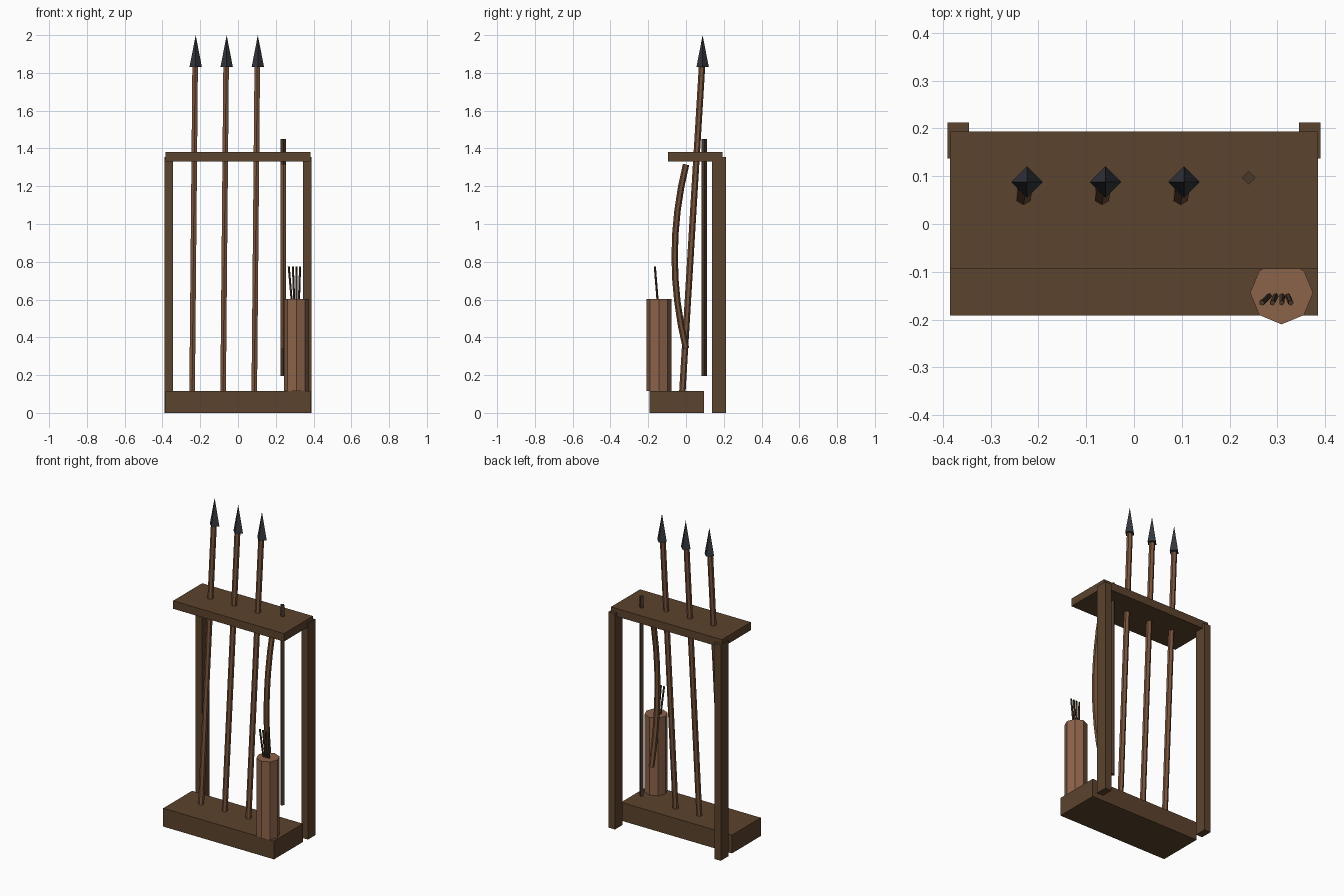
import bpy, bmesh, math
from mathutils import Vector

if "Cube" in bpy.data.objects:
    bpy.data.objects.remove(bpy.data.objects["Cube"])


def material(name, rgb):
    lin = [((c / 255 + 0.055) / 1.055) ** 2.4 for c in rgb]
    m = bpy.data.materials.new(name)
    m.diffuse_color = (*lin, 1)
    m.use_nodes = True
    m.node_tree.nodes["Principled BSDF"].inputs["Base Color"].default_value = m.diffuse_color
    return m


DARK_WOOD = material("dark wood", (92, 67, 45))
SHAFT_WOOD = material("shaft wood", (122, 85, 62))
BOW_WOOD = material("bow wood", (112, 78, 54))
LEATHER = material("leather", (140, 99, 74))
DARK_STICK = material("dark stick", (74, 56, 42))
IRON = material("dark iron", (52, 54, 60))


def finish(name, bm, mat):
    bmesh.ops.recalc_face_normals(bm, faces=bm.faces)
    me = bpy.data.meshes.new(name)
    bm.to_mesh(me)
    bm.free()
    me.materials.append(mat)
    ob = bpy.data.objects.new(name, me)
    bpy.context.collection.objects.link(ob)
    return ob


def box(name, lo, hi, mat):
    bm = bmesh.new()
    bmesh.ops.create_cube(bm, size=1)
    for v in bm.verts:
        v.co = Vector([(a + b) / 2 + c * (b - a) for a, b, c in zip(lo, hi, v.co)])
    return finish(name, bm, mat)


def rod(name, points, radius, sides, mat, phase=0.0):
    """Capped tube of flat faces swept along a path."""
    pts = [Vector(p) for p in points]
    bm = bmesh.new()
    rings = []
    for i, p in enumerate(pts):
        t = (pts[min(i + 1, len(pts) - 1)] - pts[max(i - 1, 0)]).normalized()
        u = Vector((1, 0, 0))
        u = (u - t * u.dot(t)).normalized()
        w = t.cross(u)
        angles = [phase + math.tau * k / sides for k in range(sides)]
        rings.append([bm.verts.new(p + radius * (u * math.cos(a) + w * math.sin(a)))
                      for a in angles])
    for a, b in zip(rings, rings[1:]):
        for k in range(sides):
            j = (k + 1) % sides
            bm.faces.new((a[k], a[j], b[j], b[k]))
    bm.faces.new(rings[0])
    bm.faces.new(rings[-1])
    return finish(name, bm, mat)


def spike(name, base, height, radius, mat):
    bm = bmesh.new()
    bmesh.ops.create_cone(bm, cap_ends=True, segments=4, radius1=radius,
                          radius2=0, depth=height)
    # diamond corners on the x and y axes
    for v, a in zip([v for v in bm.verts if v.co.z < 0], range(4)):
        v.co.x, v.co.y = radius * math.cos(a * math.pi / 2), radius * math.sin(a * math.pi / 2)
    bmesh.ops.translate(bm, verts=bm.verts, vec=Vector(base) + Vector((0, 0, height / 2)))
    return finish(name, bm, mat)


# Rack frame
box("base", (-0.385, -0.192, 0), (0.385, 0.094, 0.115), DARK_WOOD)
box("top_shelf", (-0.385, -0.094, 1.33), (0.385, 0.194, 1.38), DARK_WOOD)
for side, x in (("left", -0.3675), ("right", 0.3675)):
    box(side + "_post", (x - 0.0225, 0.137, 0), (x + 0.0225, 0.212, 1.355), DARK_WOOD)

# Leaning spears with diamond heads
for i, x in enumerate((-0.224, -0.06, 0.105)):
    rod(f"spear_shaft_{i + 1}", [(x - 0.019, -0.02, 0.1), (x - 0.003, 0.085, 1.84)],
        0.017, 6, SHAFT_WOOD, math.pi / 6)
    spike(f"spear_head_{i + 1}", (x, 0.088, 1.83), 0.17, 0.033, IRON)

# Thin staff hanging through the shelf
rod("staff", [(0.24, 0.097, 0.195), (0.24, 0.097, 1.45)], 0.014, 4, DARK_STICK)

# Bow curving toward the front
bow = [k / 4 for k in range(-4, 5)]
rod("bow", [(0.24, -0.06 + 0.06 * t * t, 0.828 + 0.487 * t) for t in bow],
    0.017, 6, BOW_WOOD, math.pi / 6)

# Quiver with fanned arrows
rod("quiver", [(0.309, -0.144, 0.115), (0.309, -0.144, 0.603)], 0.066, 8, LEATHER)
for i, (x0, x1) in enumerate(((0.284, 0.268), (0.297, 0.290), (0.310, 0.309), (0.322, 0.328))):
    rod(f"arrow_{i + 1}", [(x0, -0.150, 0.59), (x1, -0.165, 0.775)], 0.006, 5, DARK_STICK)
